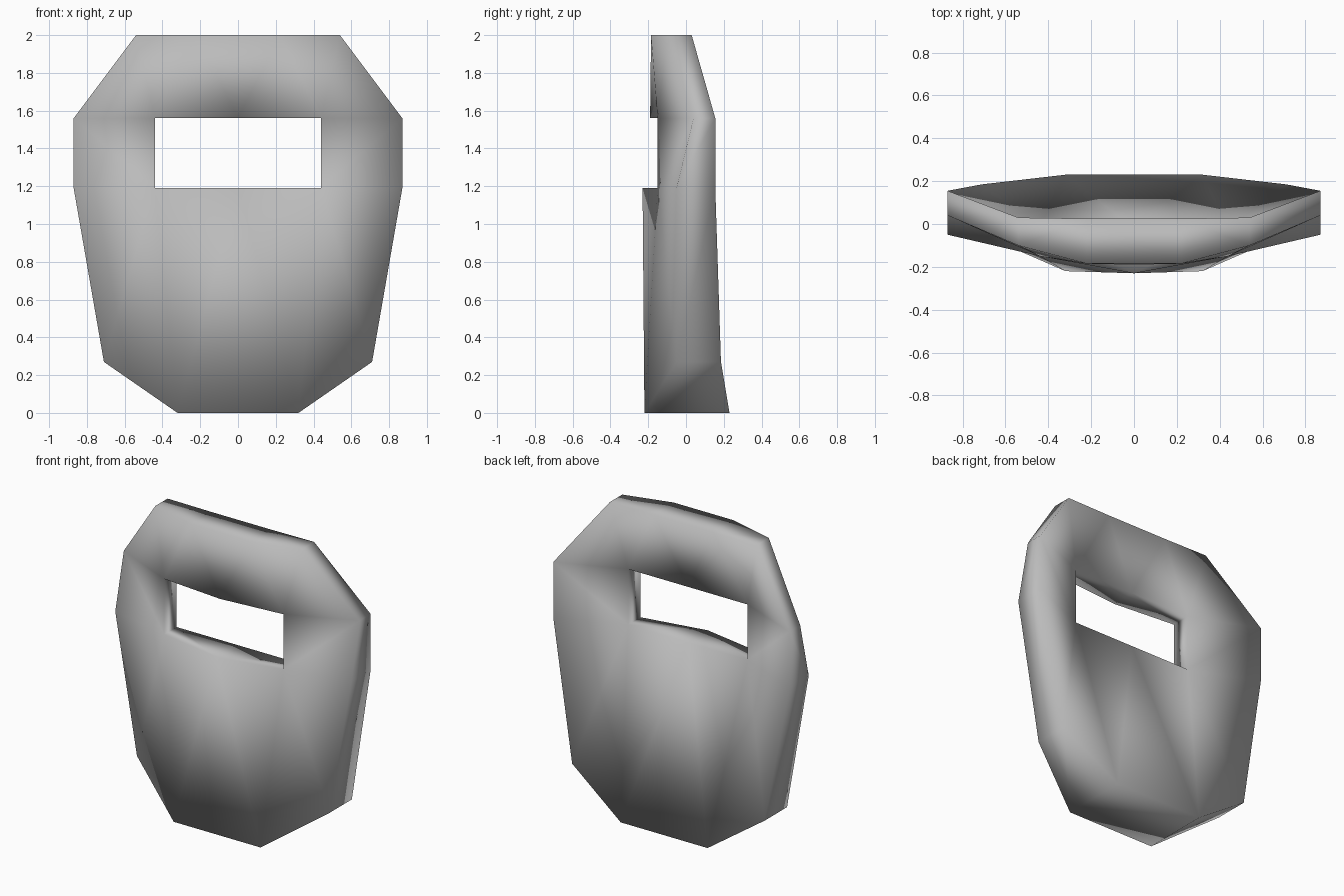
import bpy, bmesh

if "Cube" in bpy.data.objects:
    bpy.data.objects.remove(bpy.data.objects["Cube"])

# Half outline: x, z, front y, back y
POINTS = {
    "bottom":     (0.32, 0.00, -0.22, 0.23),
    "low_side":   (0.71, 0.27, -0.05, 0.185),
    "mid_side":   (0.87, 1.19, -0.05, 0.155),
    "high_side":  (0.87, 1.56, 0.04, 0.155),
    "top_corner": (0.54, 2.00, -0.10, 0.03),
    "top_inner":  (0.22, 2.00, -0.185, 0.025),
    "slot_low":   (0.44, 1.19, -0.15, -0.02),
    "slot_high":  (0.44, 1.56, -0.15, -0.02),
    "sill":       (0.00, 1.19, -0.23, -0.02),
    "lintel":     (0.00, 1.56, -0.19, -0.02),
}
# Panels of one half, shared by front and back skins
PANELS = [
    ("sill", "bottom", "slot_low"), ("slot_low", "bottom", "low_side"),
    ("slot_low", "low_side", "mid_side"),
    ("slot_low", "mid_side", "high_side"), ("slot_low", "high_side", "slot_high"),
    ("slot_high", "high_side", "top_corner"),
    ("slot_high", "top_corner", "top_inner"), ("slot_high", "top_inner", "lintel"),
]
RIM = ["bottom", "low_side", "mid_side", "high_side", "top_corner", "top_inner"]
SLOT = ["sill", "slot_low", "slot_high", "lintel"]

bm = bmesh.new()
verts = {}
for name, (x, z, front, back) in POINTS.items():
    for side in (1, -1):
        for layer, y in enumerate((front, back)):
            if x == 0 and side == -1:
                verts[name, side, layer] = verts[name, 1, layer]
            else:
                verts[name, side, layer] = bm.verts.new((side * x, y, z))

# Front and back skins
for layer in (0, 1):
    for side in (1, -1):
        for panel in PANELS:
            bm.faces.new([verts[n, side, layer] for n in panel])
    for middle, edge in (("sill", "bottom"), ("lintel", "top_inner")):
        bm.faces.new([verts[middle, 1, layer], verts[edge, 1, layer],
                      verts[edge, -1, layer]])


# Walls joining the skins around the rim and the viewing slot
def wall(a, b):
    bm.faces.new([verts[(*a, 0)], verts[(*b, 0)], verts[(*b, 1)], verts[(*a, 1)]])


for side in (1, -1):
    for chain in (RIM, SLOT):
        for a, b in zip(chain, chain[1:]):
            wall((a, side), (b, side))
for end in ("bottom", "top_inner"):
    wall((end, 1), (end, -1))

bmesh.ops.recalc_face_normals(bm, faces=bm.faces)
for face in bm.faces:
    face.smooth = True

mesh = bpy.data.meshes.new("shield")
bm.to_mesh(mesh)
bm.free()
shield = bpy.data.objects.new("shield", mesh)
bpy.context.collection.objects.link(shield)

# Plain grey finish
grey = bpy.data.materials.new("grey")
grey.diffuse_color = (0.5, 0.5, 0.5, 1)
grey.use_nodes = True
grey.node_tree.nodes["Principled BSDF"].inputs["Base Color"].default_value = grey.diffuse_color
mesh.materials.append(grey)
